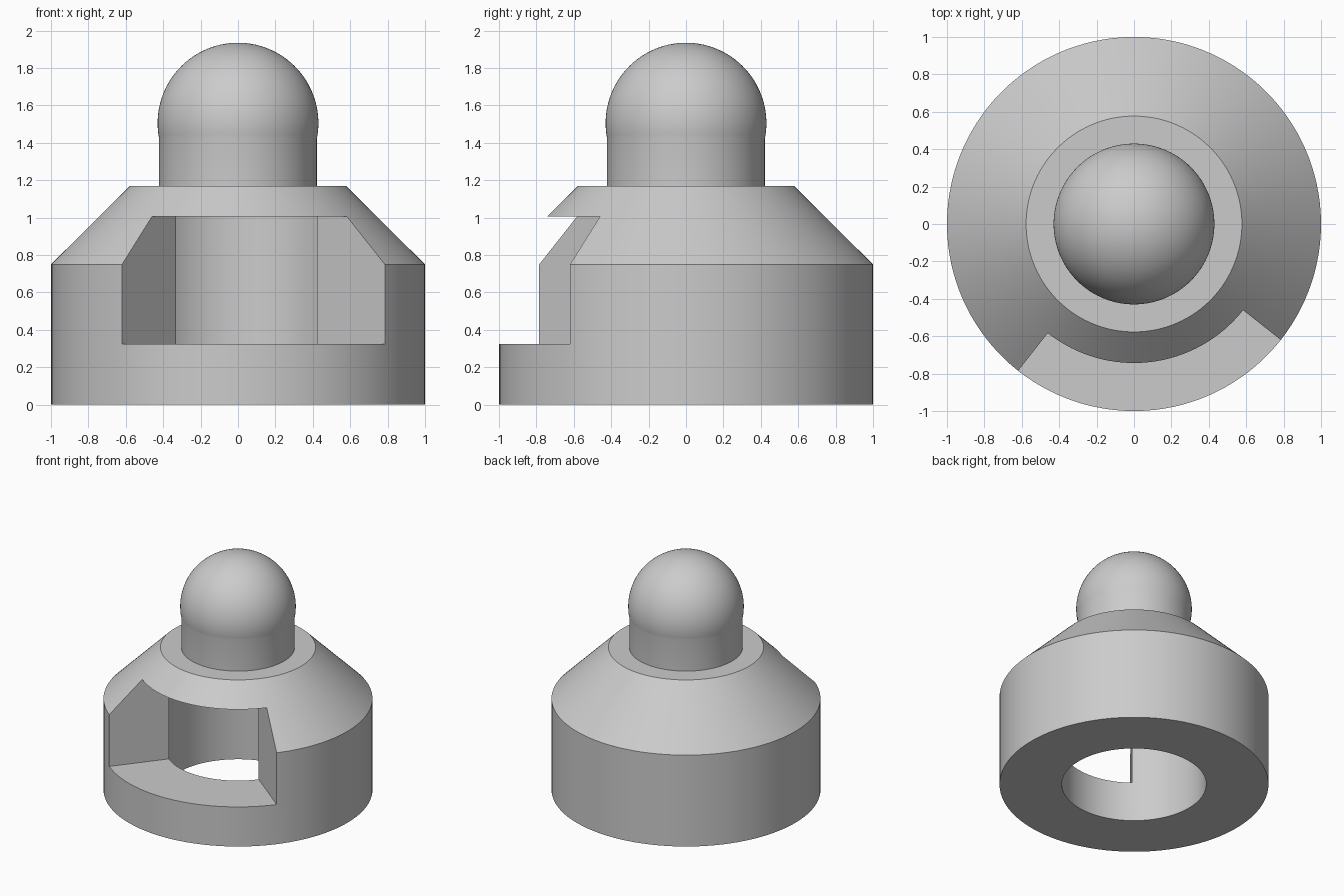
import bpy, bmesh
from math import sin, cos, radians, pi, acos

cube = bpy.data.objects.get("Cube")
if cube:
    bpy.data.objects.remove(cube, do_unlink=True)

# Material
grey = bpy.data.materials.new("plain grey")
grey.use_nodes = True
grey.diffuse_color = (0.6, 0.6, 0.6, 1)
grey.node_tree.nodes["Principled BSDF"].inputs["Base Color"].default_value = grey.diffuse_color

STEPS = 128                      # segments in a full turn
WINDOW_START = radians(-128.3)   # window spans a quarter turn from here
QUARTER = STEPS // 4


def point(r, z, step):
    a = WINDOW_START + 2 * pi * step / STEPS
    return (r * cos(a), r * sin(a), z)


def sweep(bm, chain, first=0, last=STEPS):
    """Revolve an (r, z) chain between two angular steps."""
    for (r0, z0), (r1, z1) in zip(chain, chain[1:]):
        for s in range(first, last):
            corners = [point(r0, z0, s)]
            if r0 > 0:
                corners.append(point(r0, z0, s + 1))
            if r1 > 0:
                corners.append(point(r1, z1, s + 1))
            corners.append(point(r1, z1, s))
            bm.faces.new([bm.verts.new(c) for c in corners])


def finish(bm, name):
    bmesh.ops.remove_doubles(bm, verts=bm.verts, dist=1e-4)
    bmesh.ops.recalc_face_normals(bm, faces=bm.faces)
    mesh = bpy.data.meshes.new(name)
    bm.to_mesh(mesh)
    bm.free()
    mesh.materials.append(grey)
    obj = bpy.data.objects.new(name, mesh)
    bpy.context.collection.objects.link(obj)
    bpy.ops.object.select_all(action="DESELECT")
    obj.select_set(True)
    bpy.context.view_layer.objects.active = obj
    bpy.ops.object.shade_smooth_by_angle(angle=radians(25))


# Housing: bored cylinder with a conical shoulder and a window at the front
bore, sill, lintel, shoulder, top = 0.537, 0.325, 1.005, 0.75, 1.17
rim = 0.577
cone_r = 1 + (rim - 1) * (lintel - shoulder) / (top - shoulder)
bm = bmesh.new()
sweep(bm, [(bore, sill), (bore, 0), (1, 0), (1, sill)])
sweep(bm, [(cone_r, lintel), (rim, top), (0, top)])
sweep(bm, [(0, lintel), (bore, lintel)])
# solid three quarters
sweep(bm, [(bore, lintel), (bore, sill)], QUARTER, STEPS)
sweep(bm, [(1, sill), (1, shoulder), (cone_r, lintel)], QUARTER, STEPS)
# window sill, ceiling and side walls
sweep(bm, [(1, sill), (bore, sill)], 0, QUARTER)
sweep(bm, [(bore, lintel), (cone_r, lintel)], 0, QUARTER)
for step in (0, QUARTER):
    wall = [(bore, sill), (1, sill), (1, shoulder), (cone_r, lintel), (bore, lintel)]
    bm.faces.new([bm.verts.new(point(r, z, step)) for r, z in wall])
finish(bm, "housing")

# Knob: short neck with a slightly wider ball on top
neck, ball, centre = 0.422, 0.43, 1.505
start = -acos(neck / ball)
arc = [start + (pi / 2 - start) * i / 32 for i in range(33)]
dome = [(ball * cos(a), centre + ball * sin(a)) for a in arc[:-1]]
bm = bmesh.new()
sweep(bm, [(0, 1.1), (neck, 1.1)] + dome + [(0, centre + ball)])
finish(bm, "knob")
